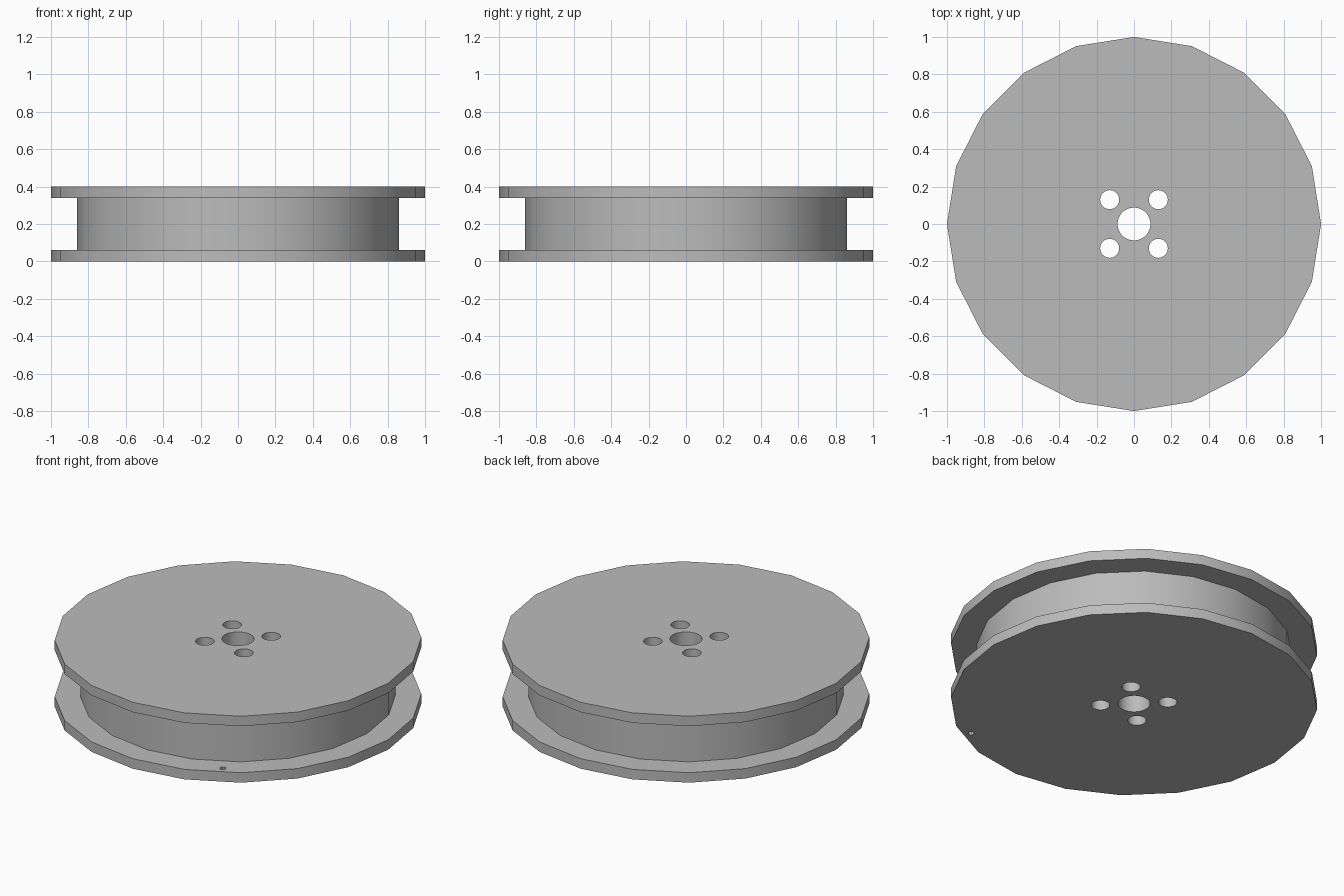
import bpy, bmesh
from math import sin, cos, pi, radians

HEIGHT, RIM, HUB, FLANGE = 0.40, 1.0, 0.86, 0.06
SIDES = 20

cube = bpy.data.objects.get("Cube")
if cube:
    bpy.data.objects.remove(cube, do_unlink=True)

grey = bpy.data.materials.new("plain grey")
grey.use_nodes = True
colour = (0.5, 0.5, 0.5, 1)
grey.diffuse_color = colour
grey.node_tree.nodes["Principled BSDF"].inputs["Base Color"].default_value = colour


def turned(name, profile, sides, x=0, y=0):
    """Closed solid turned about a vertical axis from (radius, z) pairs."""
    bm = bmesh.new()
    rings = [[bm.verts.new((x + r * cos(2 * pi * i / sides),
                            y + r * sin(2 * pi * i / sides), z))
              for i in range(sides)] for r, z in profile]
    for a, b in zip(rings, rings[1:]):
        for i in range(sides):
            j = (i + 1) % sides
            bm.faces.new((a[i], a[j], b[j], b[i]))
    bm.faces.new(rings[0][::-1])
    bm.faces.new(rings[-1])
    mesh = bpy.data.meshes.new(name)
    bm.to_mesh(mesh)
    bm.free()
    obj = bpy.data.objects.new(name, mesh)
    bpy.context.collection.objects.link(obj)
    mesh.materials.append(grey)
    return obj


# Spool: hub between two flanges
spool = turned("spool", [(RIM, 0), (RIM, FLANGE), (HUB, FLANGE),
                         (HUB, HEIGHT - FLANGE), (RIM, HEIGHT - FLANGE),
                         (RIM, HEIGHT)], SIDES)
bpy.context.view_layer.objects.active = spool
spool.select_set(True)


def drill(name, x, y, radius, sides, bottom=-0.1, top=HEIGHT + 0.1):
    """Cut a round vertical hole into the spool."""
    cutter = turned(name, [(radius, bottom), (radius, top)], sides, x, y)
    cutter.hide_render = True
    mod = spool.modifiers.new(name, 'BOOLEAN')
    mod.operation, mod.solver, mod.object = 'DIFFERENCE', 'EXACT', cutter
    bpy.ops.object.modifier_apply(modifier=mod.name)
    bpy.data.objects.remove(cutter, do_unlink=True)


# Shaft hole and four drive holes
drill("shaft_hole", 0, 0, 0.088, 32)
for sx in (-1, 1):
    for sy in (-1, 1):
        drill("drive_hole", 0.13 * sx, 0.13 * sy, 0.051, 24)

# Small line hole through the lower flange only
angle = radians(-60)
drill("line_hole", 0.945 * cos(angle), 0.945 * sin(angle), 0.018, 8, top=0.2)

bpy.ops.object.shade_smooth_by_angle(angle=radians(30))
